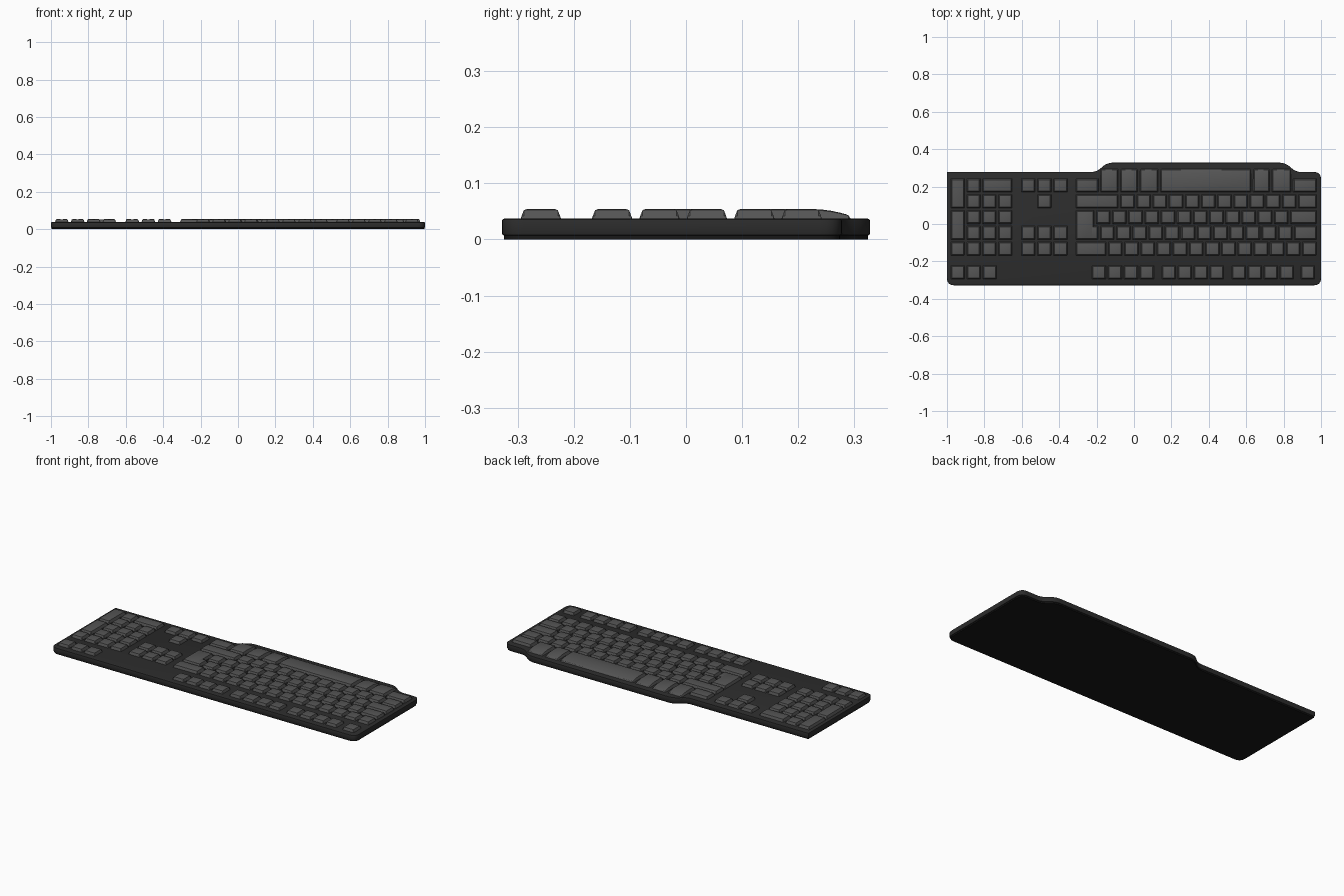
import bpy, bmesh
from mathutils import Vector

cube = bpy.data.objects.get("Cube")
if cube:
    bpy.data.objects.remove(cube, do_unlink=True)


def material(name, value):
    m = bpy.data.materials.new(name)
    m.use_nodes = True
    color = (value, value, value, 1)
    m.diffuse_color = color
    m.node_tree.nodes["Principled BSDF"].inputs["Base Color"].default_value = color
    return m


BODY = material("dark grey case", 0.025)
KEYS = material("mid grey keys", 0.09)
BASE = material("black base", 0.009)


def finish(name, bm, mat):
    bmesh.ops.recalc_face_normals(bm, faces=bm.faces)
    mesh = bpy.data.meshes.new(name)
    bm.to_mesh(mesh)
    bm.free()
    mesh.materials.append(mat)
    ob = bpy.data.objects.new(name, mesh)
    bpy.context.collection.objects.link(ob)
    bpy.ops.object.select_all(action="DESELECT")
    ob.select_set(True)
    bpy.context.view_layer.objects.active = ob
    bpy.ops.object.shade_smooth_by_angle(angle=0.5)
    return ob


# Case outline: x, y, corner radius
OUTLINE = [(-1, 0.278, 0), (-0.2, 0.278, 0.03), (-0.145, 0.328, 0.035),
           (0.81, 0.328, 0.035), (0.865, 0.278, 0.03), (1, 0.278, 0.04),
           (1, -0.328, 0.04), (-1, -0.328, 0.04)]


def rounded(corners, steps=6):
    pts = []
    for i, (x, y, r) in enumerate(corners):
        p = Vector((x, y))
        if r == 0:
            pts.append(p)
            continue
        before = Vector(corners[i - 1][:2])
        after = Vector(corners[(i + 1) % len(corners)][:2])
        a = p + (before - p).normalized() * r
        b = p + (after - p).normalized() * r
        for s in range(steps + 1):
            t = s / steps
            pts.append(a * (1 - t) ** 2 + p * 2 * t * (1 - t) + b * t * t)
    return pts


def slab(name, z0, z1, inset, mat, bevel):
    bm = bmesh.new()
    sx, sy = 1 - inset, 1 - inset / 0.328
    face = bm.faces.new([bm.verts.new((p.x * sx, p.y * sy, z0)) for p in rounded(OUTLINE)])
    top = bmesh.ops.extrude_face_region(bm, geom=[face])["geom"]
    for v in top:
        if isinstance(v, bmesh.types.BMVert):
            v.co.z = z1
    if bevel:
        bmesh.ops.recalc_face_normals(bm, faces=bm.faces)
        rim = [e for e in bm.edges if abs(e.verts[0].co.z - e.verts[1].co.z) < 1e-5]
        bmesh.ops.bevel(bm, geom=rim, offset=bevel, segments=2, profile=0.5, affect="EDGES")
    finish(name, bm, mat)


slab("base_plate", 0, 0.012, 0.004, BASE, 0)
slab("case", 0.007, 0.037, 0, BODY, 0.004)

# Key cap: a small grid with sloped sides, soft rim and shallow dish
GAP, FLOOR, TOP = 0.004, 0.03, 0.054
RIM = [(0, 0), (0.004, 0.5), (0.008, 0.92), (0.013, 1)]


def stations(a, b, extra):
    lo = [(a + d, f) for d, f in RIM]
    hi = [(b - d, f) for d, f in reversed(RIM)]
    return lo + [(m, g) for m, g in extra] + hi


def key(bm, x0, x1, y0, y1, slope=False, top=TOP, dish=0.94):
    x0, x1, y0, y1 = x0 + GAP, x1 - GAP, y0 + GAP, y1 - GAP
    xs = stations(x0, x1, [((x0 + x1) / 2, dish)])
    ys = stations(y0, y1, [(y0 + (y1 - y0) * k, 1) for k in ((0.4, 0.55, 0.7, 0.82) if slope else (0.5,))])
    rows = []
    for y, fy in ys:
        t = (y - y0) / (y1 - y0)
        crown = top - (0.013 * max(0, (t - 0.5) / 0.5) ** 1.6 if slope else 0)
        rows.append([bm.verts.new((x, y, FLOOR + (crown - FLOOR) * min(fx, fy))) for x, fx in xs])
    for r, s in zip(rows, rows[1:]):
        for i in range(len(r) - 1):
            bm.faces.new((r[i], r[i + 1], s[i + 1], s[i]))
    ring = rows[0] + [r[-1] for r in rows[1:-1]] + rows[-1][::-1] + [r[0] for r in rows[-2:0:-1]]
    bm.faces.new(ring[::-1])


PITCH = 0.0845


def row_y(n):
    """Front edge of letter-block row n, counted from the function-key side."""
    return -0.174 + n * PITCH


def run(bm, x, y, widths, unit):
    """Place keys side by side toward +x."""
    for w in widths:
        key(bm, x, x + w * unit, y, y + PITCH)
        x += w * unit


# Letter block
U, LEFT = 0.0865, -0.316
bm = bmesh.new()
run(bm, LEFT, row_y(0), [2] + [1] * 13, U)
run(bm, LEFT + 1.5 * U, row_y(1), [1] * 12 + [1.5], U)
run(bm, LEFT + 1.25 * U, row_y(2), [1] * 12 + [1.75], U)
run(bm, LEFT, row_y(3), [2.75] + [1] * 11 + [1.25], U)
finish("letter_keys", bm, KEYS)

# Two-row enter key with its wider foot
bm = bmesh.new()
key(bm, LEFT, LEFT + 1.25 * U, row_y(1), row_y(3), dish=1)
key(bm, LEFT, LEFT + 1.5 * U, row_y(1), row_y(2), top=TOP - 0.0003, dish=1)
finish("enter_key", bm, KEYS)

# Bottom row: modifiers and space bar, deeper in the bulge
bm = bmesh.new()
edges = [0, 1.52, 2.75, 3.95, 5.22, 10.95, 12.1, 13.42, 15]
for i, (a, b) in enumerate(zip(edges, edges[1:])):
    outer = i in (0, len(edges) - 2)
    depth = PITCH if outer else 0.138
    key(bm, LEFT + a * U, LEFT + b * U, row_y(4), row_y(4) + depth,
        slope=not outer, dish=0.94 if outer else 1)
finish("space_bar_and_modifiers", bm, KEYS)

# Function row in groups
bm = bmesh.new()
FN = -0.301
for x, count in [(-0.985, 3), (-0.23, 4), (0.144, 4), (0.518, 4), (0.887, 1)]:
    run(bm, x, FN, [1] * count, 0.0855)
finish("function_keys", bm, KEYS)

# Number pad
N, PAD = 0.0848, -0.985
bm = bmesh.new()
run(bm, PAD, row_y(0), [1] * 4, N)
for n in (1, 2, 3):
    run(bm, PAD + N, row_y(n), [1] * 3, N)
run(bm, PAD + N, row_y(4), [1, 2], N)
for n in (1, 3):
    key(bm, PAD, PAD + N, row_y(n), row_y(n + 2))
finish("number_pad_keys", bm, KEYS)

# Navigation cluster and arrows
bm = bmesh.new()
NAV = -0.609
for n in (0, 1, 4):
    run(bm, NAV, row_y(n), [1] * 3, 0.0865)
run(bm, NAV + 0.0865, row_y(3), [1], 0.0865)
finish("navigation_keys", bm, KEYS)
